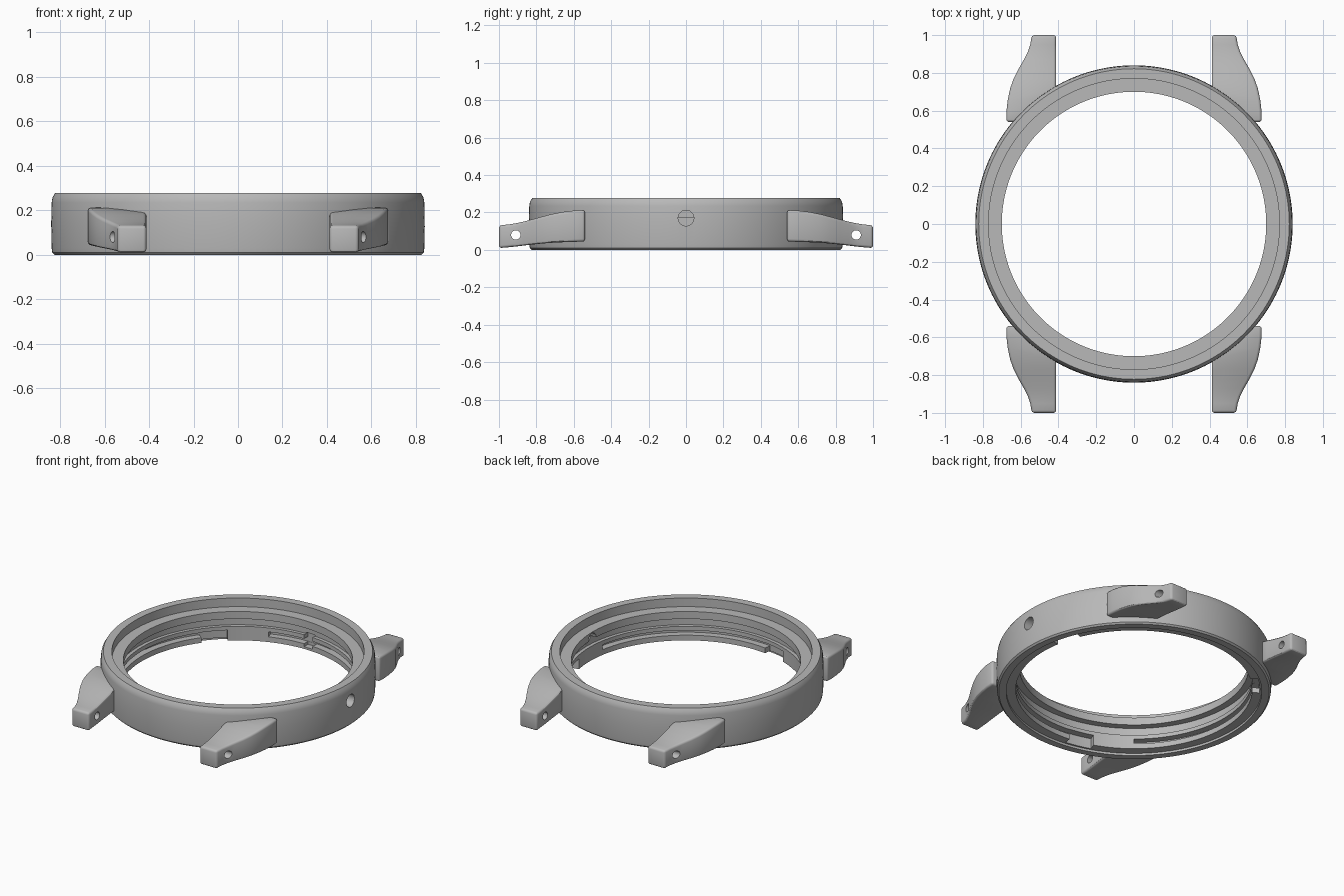
import bpy, bmesh, math
from mathutils import Matrix, Vector

cube = bpy.data.objects.get("Cube")
if cube:
    bpy.data.objects.remove(cube, do_unlink=True)

metal = bpy.data.materials.new("brushed grey")
metal.use_nodes = True
metal.diffuse_color = (0.48, 0.48, 0.48, 1)
metal.node_tree.nodes["Principled BSDF"].inputs["Base Color"].default_value = (0.48, 0.48, 0.48, 1)


def make_object(name, bm):
    bmesh.ops.recalc_face_normals(bm, faces=bm.faces)
    mesh = bpy.data.meshes.new(name)
    bm.to_mesh(mesh)
    bm.free()
    mesh.materials.append(metal)
    ob = bpy.data.objects.new(name, mesh)
    bpy.context.collection.objects.link(ob)
    return ob


def revolve(name, profile, start=0, end=360, steps=192):
    """Sweep a closed (radius, z) profile about z between two angles."""
    bm = bmesh.new()
    full = end - start == 360
    rings = []
    for i in range(steps if full else steps + 1):
        a = math.radians(start + (end - start) * i / steps)
        rings.append([bm.verts.new((r * math.cos(a), r * math.sin(a), z)) for r, z in profile])
    n = len(profile)
    for i in range(steps):
        a, b = rings[i], rings[(i + 1) % len(rings)]
        for j in range(n):
            k = (j + 1) % n
            bm.faces.new((a[j], b[j], b[k], a[k]))
    if not full:
        bm.faces.new(rings[0])
        bm.faces.new(rings[-1])
    return make_object(name, bm)


def drill(name, centre, radius, length):
    """Cylinder along x, used as a cutter."""
    bm = bmesh.new()
    bmesh.ops.create_cone(bm, cap_ends=True, segments=32, radius1=radius, radius2=radius,
                          depth=length, matrix=Matrix.Translation(Vector(centre))
                          @ Matrix.Rotation(math.pi / 2, 4, 'Y'))
    return make_object(name, bm)


def activate(ob):
    bpy.ops.object.select_all(action='DESELECT')
    ob.select_set(True)
    bpy.context.view_layer.objects.active = ob


def cut(ob, cutter):
    mod = ob.modifiers.new("cut", 'BOOLEAN')
    mod.operation = 'DIFFERENCE'
    mod.solver = 'EXACT'
    mod.object = cutter
    cutter.hide_render = True
    activate(ob)
    bpy.ops.object.modifier_apply(modifier=mod.name)
    bpy.data.objects.remove(cutter, do_unlink=True)


def smooth(ob):
    activate(ob)
    bpy.ops.object.shade_smooth_by_angle(angle=math.radians(30))


def sector(name, outer, low, high, start, end):
    steps = max(4, round((end - start) / 2))
    return revolve(name, [(0.65, low), (outer, low), (outer, high), (0.65, high)], start, end, steps)


# Case ring: outer wall, rim, crystal seat, inner lip and stepped bore
case = revolve("case_ring", [
    (0.825, 0), (0.835, 0.01), (0.838, 0.03), (0.84, 0.14), (0.838, 0.235),
    (0.834, 0.258), (0.822, 0.278), (0.77, 0.278), (0.77, 0.22), (0.70, 0.22),
    (0.70, 0.17), (0.745, 0.17), (0.745, 0.11), (0.722, 0.11),
    (0.722, 0.015), (0.78, 0.015), (0.78, 0)])

# Three bayonet entries, each leading into a groove that ends at a stop
for k in range(3):
    entry = 10 + 120 * k
    cut(case, sector("entry_cutter", 0.768, -0.02, 0.085, entry, entry + 13))
    cut(case, sector("groove_cutter", 0.766, 0.05, 0.083, entry + 12, entry + 100))

# Small locking notch and the crown stem hole
cut(case, sector("notch_cutter", 0.764, 0.03, 0.118, 86, 91))
cut(case, drill("stem_cutter", (0.8, 0, 0.17), 0.042, 0.4))
smooth(case)

# Lug sections: y, outer x, bottom z, top z
SECTIONS = [
    (0.54, 0.676, 0.045, 0.213), (0.60, 0.675, 0.043, 0.21), (0.66, 0.668, 0.041, 0.203),
    (0.72, 0.655, 0.038, 0.191), (0.77, 0.637, 0.034, 0.178), (0.82, 0.612, 0.029, 0.164),
    (0.87, 0.583, 0.023, 0.151), (0.91, 0.563, 0.018, 0.142), (0.95, 0.549, 0.014, 0.136),
    (1.0, 0.541, 0.01, 0.131)]


def make_lug(name, sx, sy):
    bm = bmesh.new()
    loops = []
    for y, outer, low, high in SECTIONS:
        # The inner side stays buried within the case wall
        inner = max(0.412, math.sqrt(max(0, 0.795 ** 2 - y * y)))
        loops.append([bm.verts.new((sx * x, sy * y, z)) for x, z in
                      ((inner, low), (outer, low), (outer, high), (inner, high))])
    for a, b in zip(loops, loops[1:]):
        for j in range(4):
            k = (j + 1) % 4
            bm.faces.new((a[j], a[k], b[k], b[j]))
    bm.faces.new(loops[0])
    bm.faces.new(loops[-1])
    lug = make_object(name, bm)
    bevel = lug.modifiers.new("soft_edges", 'BEVEL')
    bevel.width = 0.014
    bevel.segments = 3
    bevel.limit_method = 'ANGLE'
    bevel.angle_limit = math.radians(50)
    activate(lug)
    bpy.ops.object.modifier_apply(modifier=bevel.name)
    cut(lug, drill("bar_cutter", (sx * 0.5, sy * 0.91, 0.08), 0.025, 0.5))
    smooth(lug)


for sy, end in ((-1, "front"), (1, "back")):
    for sx, side in ((-1, "right"), (1, "left")):
        make_lug(f"{end}_{side}_lug", sx, sy)
